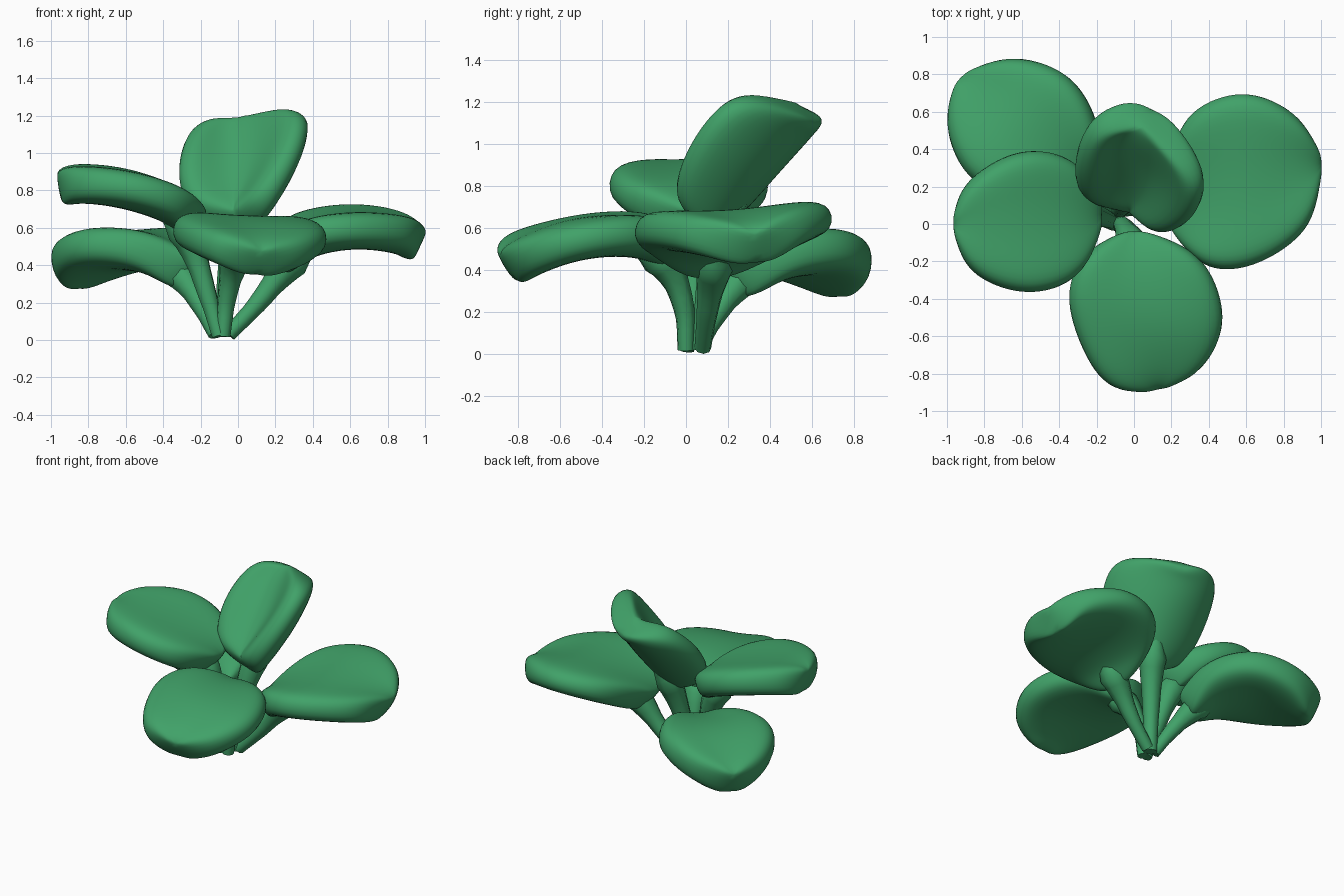
import bpy, bmesh
from mathutils import Vector as V

if "Cube" in bpy.data.objects:
    bpy.data.objects.remove(bpy.data.objects["Cube"])

green = bpy.data.materials.new("leaf_green")
green.diffuse_color = (0.052, 0.36, 0.14, 1)
green.use_nodes = True
green.node_tree.nodes["Principled BSDF"].inputs["Base Color"].default_value = green.diffuse_color


def spline(pts, t):
    """Catmull-Rom through pts[1:-1]; the first and last points only steer."""
    n = len(pts) - 3
    i = min(int(t * n), n - 1)
    f = t * n - i
    a, b, c, d = pts[i:i + 4]
    return 0.5 * (2 * b + (c - a) * f + (2 * a - 5 * b + 4 * c - d) * f**2
                  + (3 * b - a - 3 * c + d) * f**3)


def leaf(name, rib, left, right, thick=0.2, rows=10, cols=6, grow=1.04):
    """Thick cushioned blade lofted between a midrib and two edges."""
    c = V(rib[2])
    rib, left, right = [[c + (V(p) - c) * grow for p in q] for q in (rib, left, right)]
    base, tip = rib[0], rib[-1]
    lc = [right[0], base] + left + [tip, right[-1]]
    rc = [left[0], base] + right + [tip, left[-1]]
    mc = [2 * base - rib[1]] + rib + [2 * tip - rib[-2]]
    bm = bmesh.new()
    grid = []
    for i in range(rows + 1):
        t = i / rows
        l, m, r = spline(lc, t), spline(mc, t), spline(rc, t)
        row = []
        for j in range(cols + 1):
            s = 2 * j / cols - 1
            row.append(bm.verts.new(l * s * (s - 1) / 2 + m * (1 - s * s) + r * s * (s + 1) / 2))
        grid.append(row)
    for a, b in zip(grid, grid[1:]):
        for j in range(cols):
            bm.faces.new((a[j], a[j + 1], b[j + 1], b[j]))
    bmesh.ops.remove_doubles(bm, verts=bm.verts, dist=0.002)
    bmesh.ops.recalc_face_normals(bm, faces=bm.faces)
    for f in bm.faces:
        f.smooth = True
    # the rim is thinner than the middle
    rim = {v.index for v in bm.verts if v.is_boundary}
    count = len(bm.verts)
    me = bpy.data.meshes.new(name)
    bm.verts.index_update()
    rim = [v.index for v in bm.verts if v.is_boundary]
    bm.to_mesh(me)
    bm.free()
    me.materials.append(green)
    ob = bpy.data.objects.new(name, me)
    bpy.context.collection.objects.link(ob)
    group = ob.vertex_groups.new(name="fullness")
    group.add(list(range(count)), 1, 'REPLACE')
    group.add(rim, 0.75, 'REPLACE')
    sol = ob.modifiers.new("thickness", 'SOLIDIFY')
    sol.thickness, sol.offset, sol.vertex_group = thick, 0, "fullness"
    sub = ob.modifiers.new("soften", 'SUBSURF')
    sub.levels = sub.render_levels = 2


def stem(name, pts, radii):
    """Tapered stalk swelling into the blade."""
    cu = bpy.data.curves.new(name, 'CURVE')
    cu.dimensions = '3D'
    cu.bevel_depth, cu.bevel_resolution, cu.use_fill_caps = 1, 2, True
    path = [V(p) for p in pts]
    path = [2 * path[0] - path[1]] + path + [2 * path[-1] - path[-2]]
    n = 12
    sp = cu.splines.new('POLY')
    sp.points.add(n)
    for i in range(n + 1):
        t = i / n
        sp.points[i].co = (*spline(path, t), 1)
        k = min(int(t * (len(radii) - 1)), len(radii) - 2)
        f = t * (len(radii) - 1) - k
        sp.points[i].radius = radii[k] * (1 - f) + radii[k + 1] * f
    sp.use_smooth = True
    cu.materials.append(green)
    bpy.context.collection.objects.link(bpy.data.objects.new(name, cu))


taper = [.04, .046, .06, .095, .04]

# right leaf
leaf("right_leaf",
     [(.2, .1, .41), (.35, .15, .53), (.6, .2, .59), (.85, .28, .56), (.96, .33, .5)],
     [(.27, .54, .6), (.58, .69, .66), (.87, .56, .62)],
     [(.36, -.2, .57), (.64, -.21, .6), (.93, .0, .58)])
stem("right_stem", [(-.05, .08, .03), (.1, .1, .19), (.25, .13, .38), (.4, .16, .54)], taper)

# front leaf
leaf("front_leaf",
     [(.0, -.06, .5), (.02, -.25, .56), (.05, -.5, .56), (.1, -.72, .49), (.11, -.84, .41)],
     [(-.26, -.18, .6), (-.34, -.45, .58), (-.16, -.84, .5)],
     [(.34, -.18, .58), (.47, -.5, .54), (.35, -.76, .46)])
stem("front_stem", [(-.08, .0, .02), (-.06, -.01, .22), (-.02, -.09, .42), (.03, -.26, .56)], taper)

# back left leaf, the lowest
leaf("back_left_leaf",
     [(-.25, .22, .34), (-.4, .36, .45), (-.6, .53, .48), (-.78, .67, .42), (-.9, .76, .35)],
     [(-.55, .15, .5), (-.86, .24, .51), (-.99, .52, .43)],
     [(-.2, .5, .49), (-.35, .78, .51), (-.65, .88, .44)], thick=.22)
stem("back_left_stem", [(-.12, .06, .03), (-.19, .13, .17), (-.29, .24, .33), (-.42, .37, .45)], taper)

# left leaf
leaf("left_leaf",
     [(-.22, .05, .61), (-.36, .03, .72), (-.6, .02, .8), (-.82, .0, .83), (-.95, .0, .81)],
     [(-.32, .32, .73), (-.6, .38, .84), (-.88, .22, .86)],
     [(-.3, -.26, .73), (-.57, -.36, .82), (-.86, -.25, .84)])
stem("left_stem", [(-.1, .0, .02), (-.16, .03, .23), (-.26, .05, .53), (-.4, .03, .73)], taper)

# upright leaf at the back
leaf("upright_leaf",
     [(.0, .1, .64), (.03, .22, .76), (.05, .37, .93), (.05, .5, 1.08), (.07, .57, 1.15)],
     [(-.25, .14, .73), (-.3, .3, .96), (-.2, .51, 1.16)],
     [(.14, -.04, .76), (.3, .05, 1.02), (.33, .26, 1.22)], thick=.18)
stem("upright_stem", [(-.08, .07, .02), (-.06, .1, .3), (-.01, .17, .58), (.04, .27, .78)],
     [.045, .05, .065, .09, .04])
